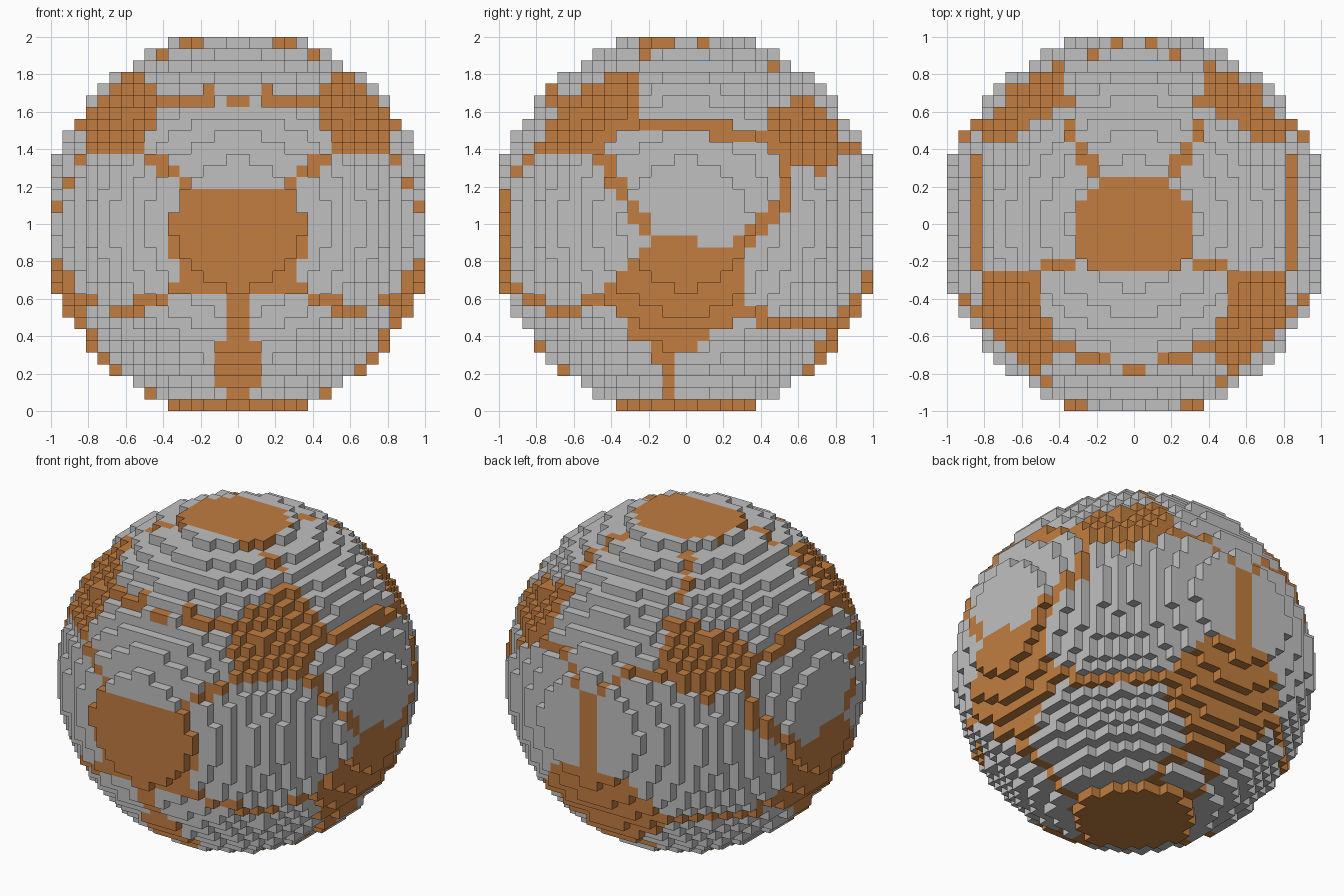
import bpy
from math import sqrt
from mathutils import Vector

HALF = 16              # cells from the centre to the outside
CELL = 1 / HALF
RADIUS = 16.5          # cell centres inside this radius are solid
SEAM_WIDTH = 0.037

cube = bpy.data.objects.get("Cube")
if cube:
    bpy.data.objects.remove(cube, do_unlink=True)


def make_material(name, colour):
    mat = bpy.data.materials.new(name)
    mat.use_nodes = True
    mat.diffuse_color = colour
    mat.node_tree.nodes["Principled BSDF"].inputs["Base Color"].default_value = colour
    return mat


# Points on the unit sphere, placed by two coordinates seen from one side
def rest(a, b):
    return sqrt(max(0, 1 - a * a - b * b))


def front(x, z):
    return Vector((x, -rest(x, z), z))


def back(x, z):
    return Vector((x, rest(x, z), z))


def side(y, z):
    return Vector((rest(y, z), y, z))


def top(x, y):
    return Vector((x, y, rest(x, y)))


def bottom(x, y):
    return Vector((x, y, -rest(x, y)))


# Orange patches, given for the +x half only (the pattern mirrors in x)
front_patch = [front(0, .2), front(.25, .2), front(.38, -.03), front(.31, -.36), front(0, -.36)]
top_patch = [top(0, .25), top(.19, .25), top(.31, .03), top(.31, -.19), top(0, -.27)]
bottom_patch = [bottom(0, .36), bottom(.17, .35), bottom(.38, 0), bottom(.28, -.28), bottom(0, -.3)]
back_patch = [back(0, -.25), back(.25, -.25), back(.42, -.53), back(.1, -.8), back(0, -.8)]
side_patch = [side(-.19, -.06), side(.28, -.13), side(.31, -.48), side(-.12, -.74), side(-.44, -.38)]
front_shoulder = [front(.5, .37), front(.4, .66), top(.5, -.25), side(-.25, .56), side(-.45, .36)]
back_shoulder = [top(.34, .62), back(.34, .4), back(.6, .27), side(.48, .28), side(.42, .56)]
front_strip = [front(0, -.62), front(.13, -.62), front(.13, -.87), front(0, -.87)]
PATCHES = [front_patch, top_patch, bottom_patch, back_patch, side_patch,
           front_shoulder, back_shoulder, front_strip]

# Seams that join the patches
SEAMS = [
    [front(0, .66), front(.4, .66)],                          # brow seam
    [front(.25, .2), front(.5, .37)],
    [front(.31, -.34), front(.62, -.47), side(-.44, -.38)],
    [front(0, -.36), front(0, -.7), bottom(0, -.3)],          # front stem
    [top(.31, -.19), top(.5, -.25)],
    [top(.19, .25), top(.36, .5)],
    [side(-.25, .55), side(0, .52), side(.3, .47), side(.45, .47)],
    [side(-.19, -.06), side(-.45, .36)],
    [side(.28, -.13), side(.5, .1), side(.55, .3)],
    [side(.31, -.48), back(.42, -.53)],
    [side(-.12, -.74), bottom(.38, -.08)],
    [back(0, -.25), back(0, .2), back(.2, .38), back(.34, .4)],  # back fork
    [back(.1, -.8), bottom(.17, .35)],
]


def in_patch(d, corners):
    centre = sum(corners, Vector()).normalized()
    if d.dot(centre) < 0.5:
        return False
    for a, b in zip(corners, corners[1:] + corners[:1]):
        normal = a.cross(b)
        if normal.dot(d) * normal.dot(centre) < 0:
            return False
    return True


def on_seam(d, path):
    for a, b in zip(path, path[1:]):
        t = min(1, max(0, (d - a).dot(b - a) / (b - a).length_squared))
        nearest = a.lerp(b, t).normalized()
        if (d - nearest).length < SEAM_WIDTH:
            return True
    return False


def colour_index(cell):
    d = Vector([c + .5 for c in cell]).normalized()
    d.x = abs(d.x)
    return int(any(in_patch(d, p) for p in PATCHES) or any(on_seam(d, s) for s in SEAMS))


# Solid cells of the stepped ball
span = range(-HALF, HALF)
solid = {(x, y, z) for x in span for y in span for z in span
         if (x + .5) ** 2 + (y + .5) ** 2 + (z + .5) ** 2 < RADIUS ** 2}

# Keep only the outward cell faces
verts, faces, colours = {}, [], []
for cell in sorted(solid):
    colour = None
    for axis in range(3):
        for step in (0, 1):
            neighbour = list(cell)
            neighbour[axis] += 2 * step - 1
            if tuple(neighbour) in solid:
                continue
            if colour is None:
                colour = colour_index(cell)
            u, v = (axis + 1) % 3, (axis + 2) % 3
            quad = []
            for du, dv in ((0, 0), (1, 0), (1, 1), (0, 1)):
                corner = list(cell)
                corner[axis] += step
                corner[u] += du
                corner[v] += dv
                quad.append(verts.setdefault(tuple(corner), len(verts)))
            faces.append(quad if step else quad[::-1])
            colours.append(colour)

# Ball mesh, flat shaded, resting on the ground
mesh = bpy.data.meshes.new("ball")
mesh.from_pydata([(x * CELL, y * CELL, z * CELL + 1) for x, y, z in verts], [], faces)
mesh.materials.append(make_material("light_grey", (.527, .527, .527, 1)))
mesh.materials.append(make_material("orange", (.533, .205, .051, 1)))
mesh.polygons.foreach_set("material_index", colours)
mesh.update()
ball = bpy.data.objects.new("ball", mesh)
bpy.context.collection.objects.link(ball)
